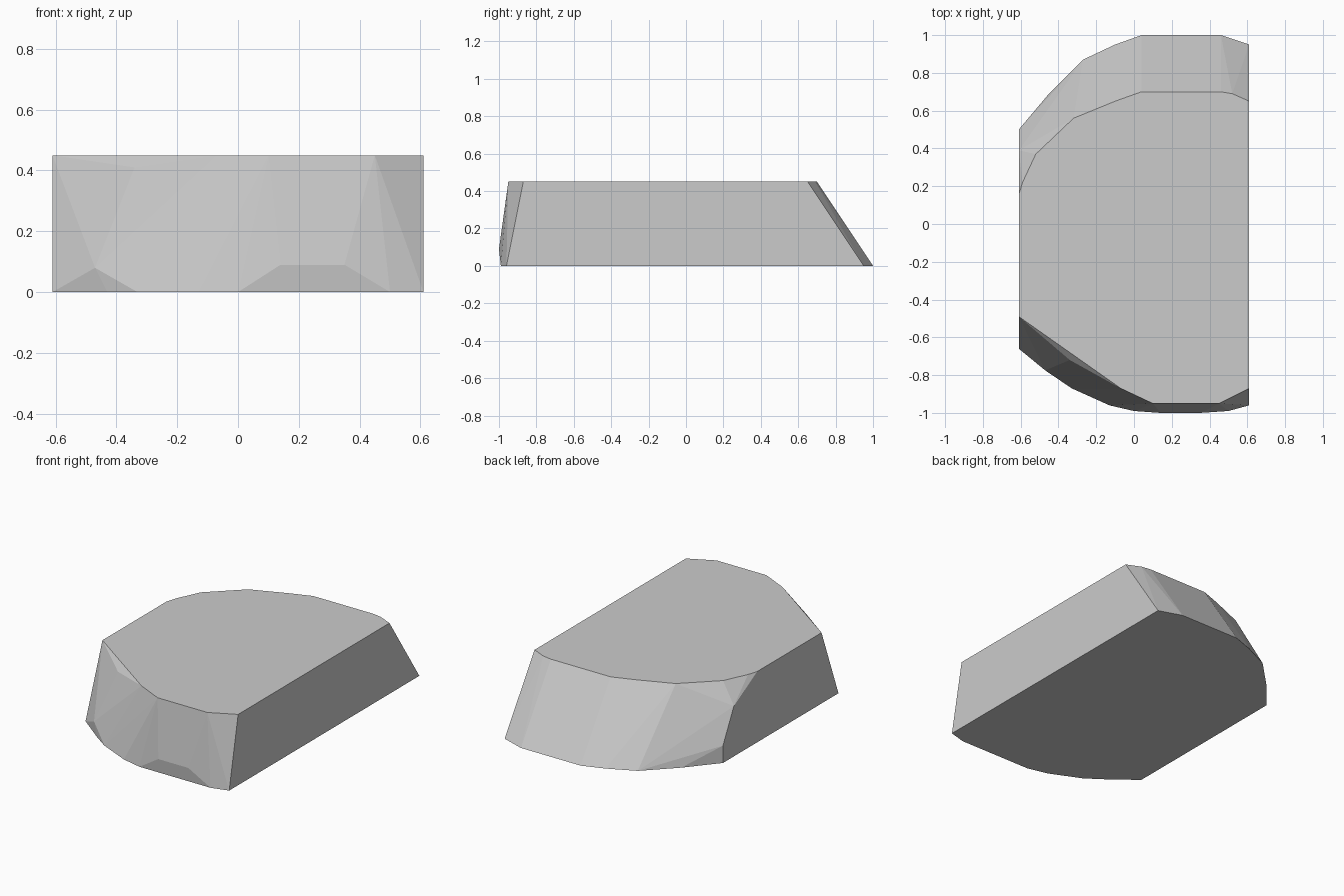
import bpy
import bmesh

if "Cube" in bpy.data.objects:
    bpy.data.objects.remove(bpy.data.objects["Cube"])

H = 0.45  # height of the flat top

# Outline of the base
base = [(-0.61, 0.50), (-0.45, 0.69), (-0.27, 0.87), (-0.10, 0.95), (0.04, 1.0),
        (0.46, 1.0), (0.61, 0.95), (0.61, -0.96), (0.50, -0.99), (0.0, -0.99),
        (-0.13, -0.96), (-0.33, -0.87), (-0.43, -0.80), (-0.61, -0.66)]

# Smaller outline of the top
top = [(-0.61, 0.155), (-0.59, 0.22), (-0.52, 0.37), (-0.32, 0.56), (-0.10, 0.65),
       (0.04, 0.70), (0.46, 0.70), (0.52, 0.69), (0.61, 0.65), (0.61, -0.87),
       (0.45, -0.95), (0.10, -0.95), (-0.07, -0.87), (-0.61, -0.49)]

# Chipped bulges part way up the sides
chips = [(-0.61, 0.50, 0.11), (-0.61, 0.39, 0.32), (0.14, -1.0, 0.09),
         (0.35, -1.0, 0.09), (-0.34, -0.72, 0.41), (-0.47, -0.775, 0.08)]

# Wrap a faceted skin around the outlines
bm = bmesh.new()
for x, y in base:
    bm.verts.new((x, y, 0))
for x, y in top:
    bm.verts.new((x, y, H))
for p in chips:
    bm.verts.new(p)
hull = bmesh.ops.convex_hull(bm, input=bm.verts[:])
loose = [v for v in bm.verts if not v.link_faces]
bmesh.ops.delete(bm, geom=loose, context='VERTS')

# Merge the flat caps and cut ends into single faces
bmesh.ops.dissolve_limit(bm, angle_limit=0.01, verts=bm.verts[:], edges=bm.edges[:])
bmesh.ops.recalc_face_normals(bm, faces=bm.faces[:])

mesh = bpy.data.meshes.new("stone_slab")
bm.to_mesh(mesh)
bm.free()
slab = bpy.data.objects.new("stone_slab", mesh)
bpy.context.collection.objects.link(slab)
